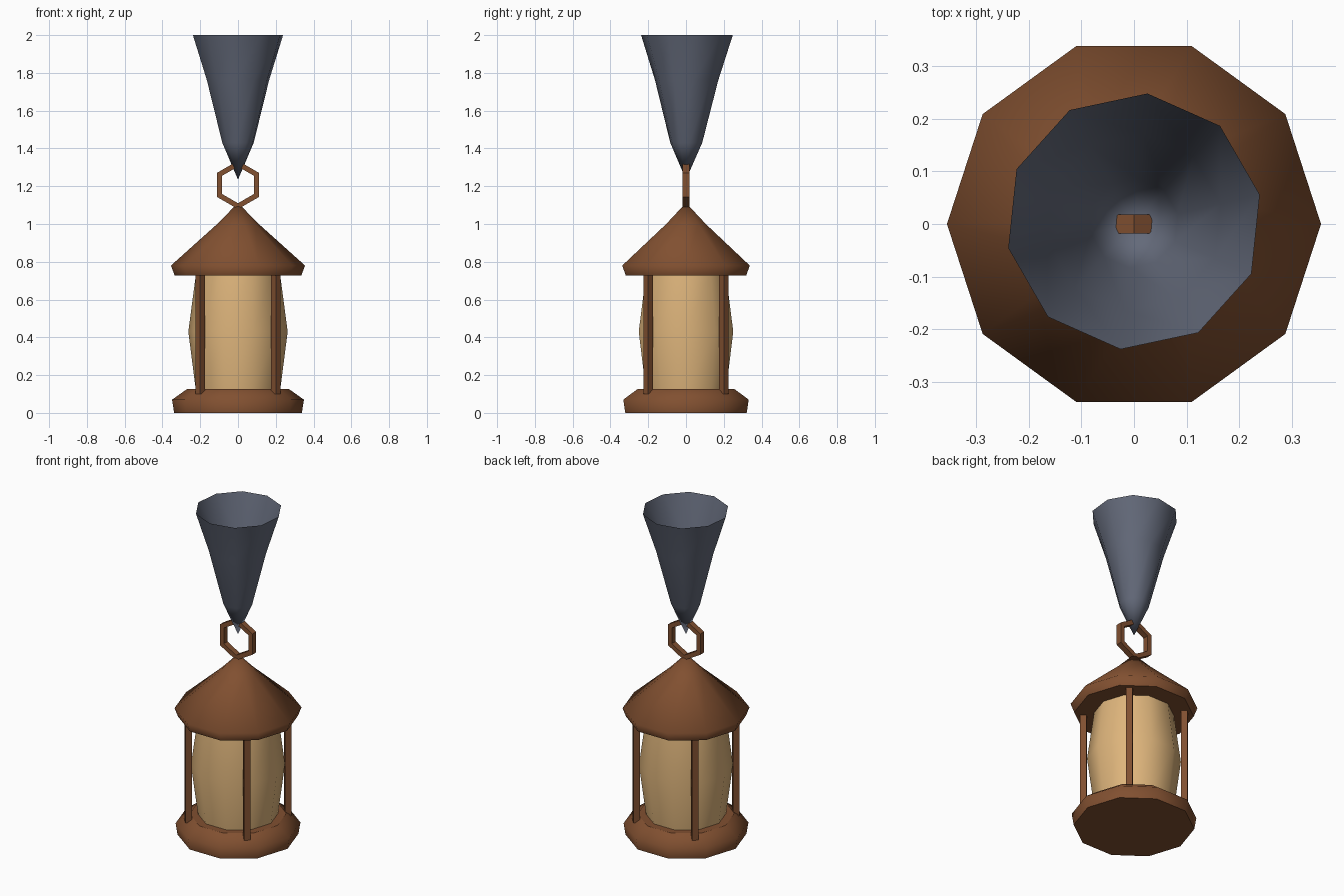
import bpy
import bmesh
from math import cos, sin, pi, radians
from mathutils import Matrix

default = bpy.data.objects.get("Cube")
if default:
    bpy.data.objects.remove(default, do_unlink=True)


def material(name, rgb):
    m = bpy.data.materials.new(name)
    m.use_nodes = True
    m.diffuse_color = (*rgb, 1)
    bsdf = m.node_tree.nodes["Principled BSDF"]
    bsdf.inputs["Base Color"].default_value = (*rgb, 1)
    bsdf.inputs["Roughness"].default_value = 0.8
    return m


BROWN = material("brown wood", (0.22, 0.08, 0.03))
TAN = material("tan paper", (0.73, 0.46, 0.20))
SLATE = material("slate blue grey", (0.125, 0.142, 0.192))


def finish(name, bm, mat):
    bmesh.ops.recalc_face_normals(bm, faces=bm.faces)
    mesh = bpy.data.meshes.new(name)
    bm.to_mesh(mesh)
    bm.free()
    mesh.materials.append(mat)
    obj = bpy.data.objects.new(name, mesh)
    bpy.context.collection.objects.link(obj)
    return obj


def lathe(name, profile, mat, sides=10, turn=0.0, smooth=True, caps=True, loop=False):
    """Revolve (radius, height) points; a zero radius becomes a single tip."""
    bm = bmesh.new()
    rings = []
    for r, z in profile:
        if r == 0:
            rings.append([bm.verts.new((0, 0, z))] * sides)
        else:
            angles = [turn + 2 * pi * i / sides for i in range(sides)]
            rings.append([bm.verts.new((r * cos(a), r * sin(a), z)) for a in angles])
    pairs = list(zip(rings, rings[1:]))
    if loop:
        pairs.append((rings[-1], rings[0]))
    for low, high in pairs:
        for i in range(sides):
            j = (i + 1) % sides
            corners = list(dict.fromkeys((low[i], low[j], high[j], high[i])))
            bm.faces.new(corners).smooth = smooth
    # Flat end caps with crisp borders
    if caps and not loop:
        for ring in (rings[0], rings[-1]):
            if ring[0] is not ring[1]:
                cap = bm.faces.new(ring)
                for e in cap.edges:
                    e.smooth = False
    return finish(name, bm, mat)


# Base, paper shade and roof
lathe("base", [(0.338, 0), (0.349, 0.07), (0.27, 0.126)], BROWN)
lathe("paper_shade", [(0.222, 0.11), (0.263, 0.43), (0.222, 0.74)], TAN)
lathe("roof", [(0.335, 0.727), (0.355, 0.78), (0.11, 1.0), (0, 1.112)], BROWN)

# Four corner posts, turned to face the diagonals
for side_x, x in (("left", 0.2), ("right", -0.2)):
    for side_y, y in (("front", -0.2), ("back", 0.2)):
        bm = bmesh.new()
        bmesh.ops.create_cube(bm, size=1)
        bm.transform(Matrix.Translation((x, y, 0.42))
                     @ Matrix.Rotation(radians(45), 4, 'Z')
                     @ Matrix.Diagonal((0.036, 0.036, 0.64, 1)))
        finish(f"{side_y}_{side_x}_post", bm, BROWN)

# Six-sided hanging ring
ring = lathe("hanging_ring", [(0.128, -0.018), (0.128, 0.018), (0.097, 0.018), (0.097, -0.018)],
             BROWN, sides=6, turn=radians(30), smooth=False, loop=True)
ring.data.transform(Matrix.Translation((0, 0, 1.207)) @ Matrix.Rotation(radians(90), 4, 'X'))

# Open cone that the ring hangs from
cone = lathe("hanger_cone", [(0, 1.235), (0.085, 1.43), (0.168, 1.76), (0.244, 2.0)],
             SLATE, turn=radians(12), caps=False)
for v in cone.data.vertices:
    v.co.y += 0.005 * (v.co.z - 1.235) / 0.765
